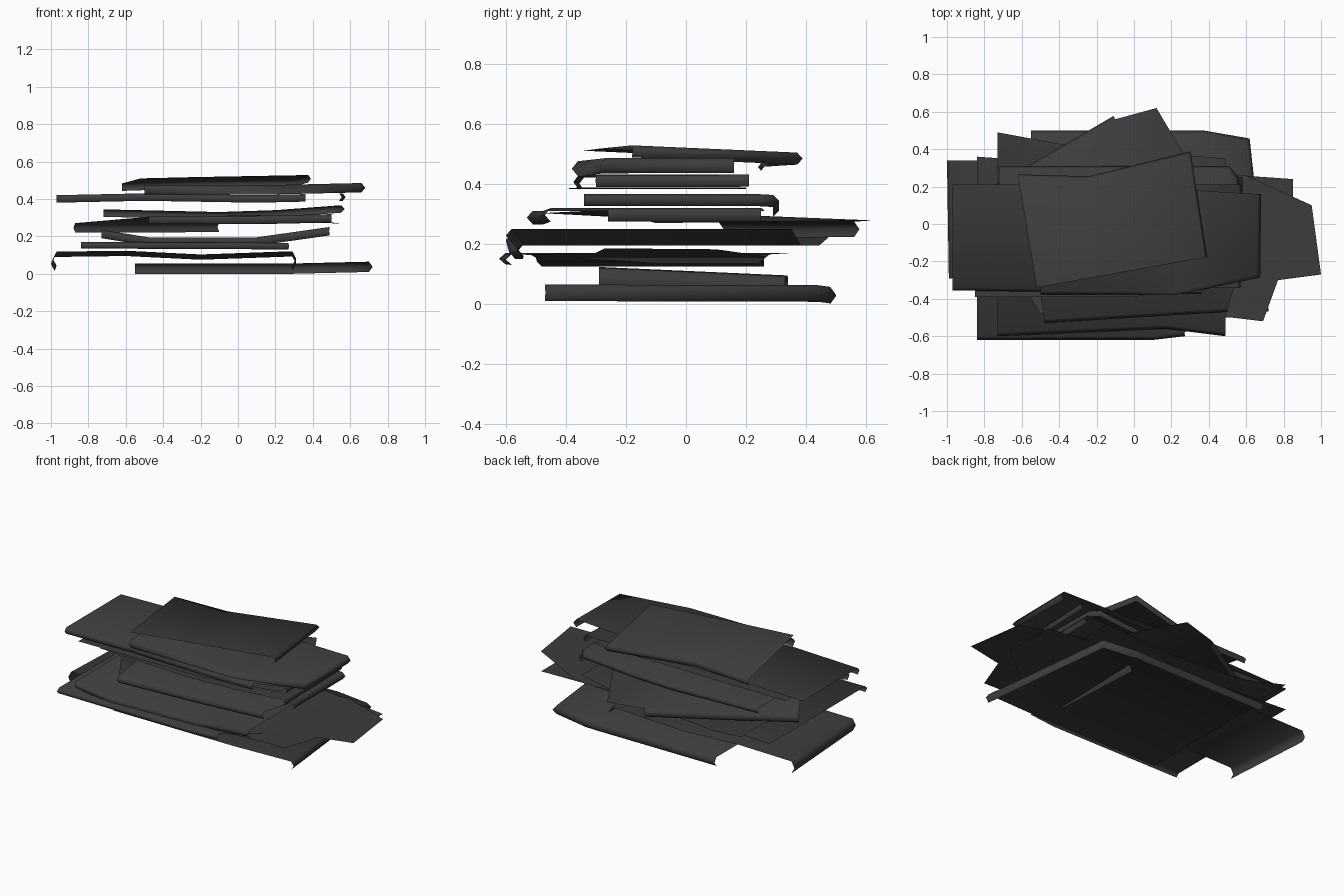
import bpy, bmesh
from mathutils import Vector

if "Cube" in bpy.data.objects:
    bpy.data.objects.remove(bpy.data.objects["Cube"])

steel = bpy.data.materials.new("dark_steel")
steel.diffuse_color = (0.045, 0.045, 0.045, 1)
steel.use_nodes = True
steel.node_tree.nodes["Principled BSDF"].inputs["Base Color"].default_value = steel.diffuse_color


def interp(prof, x):
    """Piecewise linear height along x."""
    if x <= prof[0][0]:
        return prof[0][1]
    for (x0, z0), (x1, z1) in zip(prof, prof[1:]):
        if x <= x1:
            return z0 + (z1 - z0) * (x - x0) / (x1 - x0)
    return prof[-1][1]


def key_of(co):
    return (round(co.x, 4), round(co.y, 4))


def sheet(name, pts, prof, lips=(), drop=0.05, out=0.02, tilt=0.0):
    """Thin bent panel: counter-clockwise outline, creased along x,
    with a two-strip folded lip on the listed outline sides."""
    bm = bmesh.new()
    bm.faces.new([bm.verts.new((x, y, 0)) for x, y in pts])
    for x, _ in prof[1:-1]:
        bmesh.ops.bisect_plane(bm, geom=bm.verts[:] + bm.edges[:] + bm.faces[:],
                               plane_co=(x, 0, 0), plane_no=(1, 0, 0))
    # outline sides that carry a lip
    sides = []
    for i in lips:
        a, b = Vector(pts[i]), Vector(pts[(i + 1) % len(pts)])
        d = (b - a).normalized()
        sides.append((a, d, (b - a).length, Vector((d.y, -d.x))))

    def on(side, co):
        a, d, length, n = side
        r = co.xy - a
        return abs(r.dot(n)) < 1e-4 and -1e-4 < r.dot(d) < length + 1e-4

    ring = [e for e in bm.edges if e.is_boundary and
            any(on(s, e.verts[0].co) and on(s, e.verts[1].co) for s in sides)]
    # mitred outward direction, keyed by position
    dirs = {}
    for e in ring:
        for v in e.verts:
            ns = [s[3] for s in sides if on(s, v.co)]
            dirs[key_of(v.co)] = ns[0] if len(ns) == 1 else (ns[0] + ns[1]) / (1 + ns[0].dot(ns[1]))
    for v in bm.verts:
        v.co.z = interp(prof, v.co.x) + tilt * v.co.y
    # fold the lip: outward and down, then inward and down
    for sign in (1, -1) if ring else ():
        geom = bmesh.ops.extrude_edge_only(bm, edges=ring)["geom"]
        ring = [g for g in geom if isinstance(g, bmesh.types.BMEdge)]
        moved = {}
        for v in [g for g in geom if isinstance(g, bmesh.types.BMVert)]:
            n = dirs[key_of(v.co)]
            v.co += Vector((n.x * out * sign, n.y * out * sign, -drop / 2))
            moved[key_of(v.co)] = n
        dirs = moved
    bmesh.ops.recalc_face_normals(bm, faces=bm.faces)
    if sum(f.normal.z * f.calc_area() for f in bm.faces) < 0:
        bmesh.ops.reverse_faces(bm, faces=bm.faces)
    for f in bm.faces:
        f.smooth = True
    me = bpy.data.meshes.new(name)
    bm.to_mesh(me)
    bm.free()
    me.materials.append(steel)
    ob = bpy.data.objects.new(name, me)
    bpy.context.collection.objects.link(ob)


# lowest panels
sheet("bottom_panel", [(-.55, -.47), (.7, -.47), (.6, .44), (.37, .48), (-.55, .48)],
      [(-.55, .055), (.3, .055), (.72, .065)], lips=(1, 2, 3), drop=.055)
sheet("left_low_panel", [(-.97, -.29), (.29, -.29), (.29, .33), (-.98, .34)],
      [(-.98, .105), (-.6, .11), (-.2, .09), (.31, .108)], lips=(1, 3), drop=.075, tilt=-.045)
sheet("torn_right_panel", [(-.5, -.48), (.52, -.5), (.69, -.52), (.77, -.3), (1, -.27),
                           (.95, .1), (.6, .26), (-.5, .26)],
      [(-.5, .125), (.3, .14), (1, .185)])
sheet("wide_front_panel", [(-.84, -.6), (.1, -.6), (.27, -.58), (.85, -.1), (.85, .24), (-.84, .36)],
      [(-.84, .17), (.3, .165), (.85, .135)], lips=(0, 1), drop=.035)

# middle panels
sheet("v_bent_panel", [(-.73, -.58), (.17, -.54), (.49, -.58), (.49, .35), (-.35, .42), (-.73, .49)],
      [(-.73, .235), (-.48, .195), (.1, .195), (.49, .25)], lips=(0, 1), drop=.045)
sheet("diagonal_panel", [(-.5, -.48), (.55, -.1), (.12, .62), (-.1, .56), (-.87, .11)],
      [(-.88, .275), (-.5, .283), (.12, .303), (.55, .265)], lips=(3,), drop=.05, tilt=-.04)
sheet("mid_right_panel", [(-.48, -.51), (.5, -.45), (.56, -.26), (.56, .25), (-.6, .28)],
      [(-.6, .31), (.1, .31), (.56, .32)], lips=(0, 2), drop=.045)
sheet("sagging_panel", [(-.74, -.33), (.55, -.34), (.54, .24), (.5, .29), (-.72, .29)],
      [(-.75, .345), (-.1, .33), (.2, .34), (.56, .367)], lips=(1, 2, 3), drop=.04)

# upper panels
sheet("thin_panel", [(-.85, -.39), (0, -.39), (.5, -.3), (.5, .2), (-.84, .2)],
      [(-.85, .383), (.5, .388)])
sheet("upper_left_panel", [(-.97, -.34), (.36, -.36), (.54, -.3), (.56, .21), (-.97, .21)],
      [(-.97, .42), (-.5, .43), (.1, .42), (.56, .43)], lips=(0, 2), drop=.04, out=.015)
sheet("upper_right_panel", [(-.5, -.36), (.22, -.36), (.655, -.27), (.66, .16), (-.5, .23)],
      [(-.5, .475), (.22, .475), (.66, .485)], lips=(0, 1, 2), drop=.05)
sheet("top_panel", [(-.52, -.34), (.375, -.18), (.29, .37), (-.24, .24), (-.62, .25)],
      [(-.62, .493), (-.24, .505), (.39, .521)], lips=(1, 2, 3), drop=.04, tilt=-.04, out=.015)
